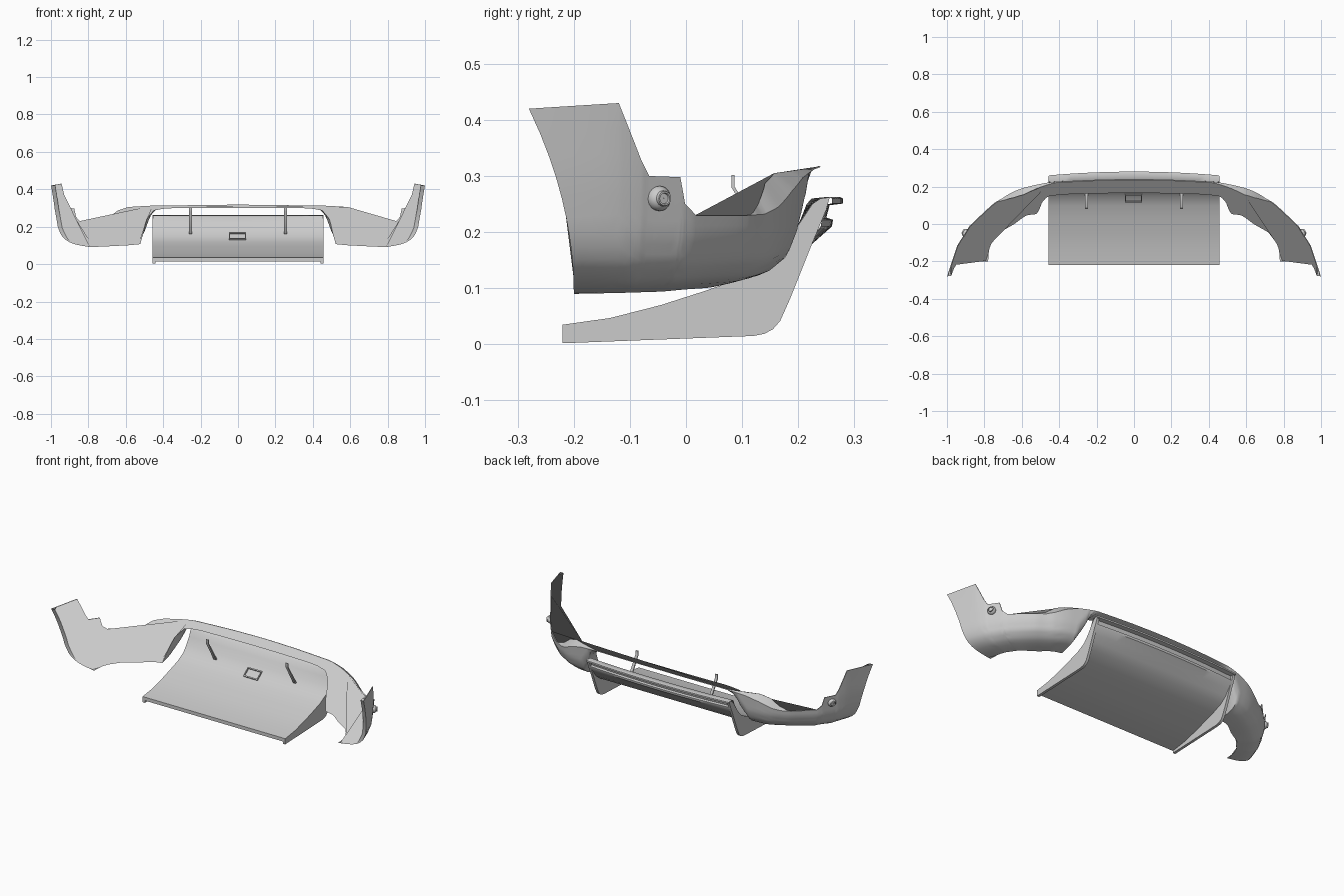
import bpy, math
from mathutils import Vector

if "Cube" in bpy.data.objects:
    bpy.data.objects.remove(bpy.data.objects["Cube"])


def make(name, verts, faces, mirror=False, angle=35):
    me = bpy.data.meshes.new(name)
    me.from_pydata([tuple(v) for v in verts], [], faces)
    me.validate()
    ob = bpy.data.objects.new(name, me)
    bpy.context.collection.objects.link(ob)
    if mirror:
        m = ob.modifiers.new("mirror", 'MIRROR')
        m.merge_threshold = 0.0005
    bpy.ops.object.select_all(action='DESELECT')
    ob.select_set(True)
    bpy.context.view_layer.objects.active = ob
    bpy.ops.object.shade_smooth_by_angle(angle=math.radians(angle))
    return ob


def grid_faces(rows, cols):
    return [(r * cols + c, r * cols + c + 1, (r + 1) * cols + c + 1, (r + 1) * cols + c)
            for r in range(rows - 1) for c in range(cols - 1)]


def interp(x, pts):
    if x <= pts[0][0]:
        return pts[0][1]
    for (a, fa), (b, fb) in zip(pts, pts[1:]):
        if x <= b:
            return fa + (fb - fa) * (x - a) / (b - a)
    return pts[-1][1]


def prism(name, profile, x0, x1, mirror=True, angle=35):
    n = len(profile)
    verts = [(x, y, z) for x in (x0, x1) for y, z in profile]
    faces = [tuple(range(n))[::-1], tuple(range(n, 2 * n))]
    faces += [(i, (i + 1) % n, (i + 1) % n + n, i + n) for i in range(n)]
    return make(name, verts, faces, mirror, angle)


# Bumper skin: stations from wheel arch to centre (outer x, y, lower edge x, y, top z)
stations = [
    (.98, -.20, .78, -.20, .42), (.945, -.12, .775, -.14, .43),
    (.925, -.08, .765, -.11, .33), (.915, -.065, .76, -.10, .30),
    (.88, -.01, .73, -.06, .298), (.873, 0, .725, -.053, .25),
    (.855, .02, .71, -.04, .23), (.75, .11, .64, .0, .23),
    (.70, .14, .60, .03, .232), (.66, .165, .575, .045, .245),
    (.60, .19, .55, .05, .275), (.53, .208, .522, .055, .297),
    (.485, .217, .505, .08, .304), (.455, .222, .488, .12, .308),
    (.42, .226, .45, .15, .311), (.20, .237, .20, .163, .315), (0, .24, 0, .165, .317)]
bottom_z = [(0, .30), (.36, .299), (.42, .287), (.455, .24), (.485, .17), (.53, .107),
            (.75, .098), (.98, .09)]
curl = [(0, 1), (.004, .85), (.01, .66), (.02, .45), (.05, .22), (.1, .1), (.2, .04), (.34, 0)]
lip_width = [(0, .004), (.42, .006), (.53, .022), (.6, .035), (.66, .03), (.73, .004)]
lip_rise = [(0, .001), (.42, .001), (.53, .012), (.6, .03), (.66, .042), (.7, .018), (.74, 0)]

# Smooth the stations with a chord-length spline, heights stay linear
P = [Vector(s) for s in stations]
S = [0]
for a, b in zip(P, P[1:]):
    S.append(S[-1] + math.hypot(a[0] - b[0], a[1] - b[1]))
last = len(P) - 1
M = [(P[min(i + 1, last)] - P[max(i - 1, 0)]) / (S[min(i + 1, last)] - S[max(i - 1, 0)])
     for i in range(last + 1)]
M[last][1] = M[last][3] = 0
path = []
for i in range(last):
    h = S[i + 1] - S[i]
    for j in range(5):
        t = j / 5
        q = (P[i] * (2 * t**3 - 3 * t**2 + 1) + M[i] * h * (t**3 - 2 * t**2 + t)
             + P[i + 1] * (3 * t**2 - 2 * t**3) + M[i + 1] * h * (t**3 - t**2))
        q[4] = P[i][4] + (P[i + 1][4] - P[i][4]) * t
        path.append(q)
path.append(P[last])

N = 14
verts = []
for ox, oy, bx, by, top in path:
    low = interp(ox, bottom_z)
    g_top = interp(top - low, curl) if ox < .75 else .08 * (.98 - ox) / .23
    lean = max(0, (-.12 - oy) / .08)
    for k in range(N + 1):
        w = (top - low) * (k / N) ** 2
        g = (interp(w, curl) - g_top) / (1 - g_top)
        f = lean * (w / .33) ** 2
        verts.append((ox + (bx - ox) * g + .02 * f, oy + (by - oy) * g - .08 * f, low + w))
    d = Vector((bx - ox, by - oy)).normalized() * interp(ox, lip_width)
    v = verts[-1]
    verts.append((v[0] + d.x, v[1] + d.y, v[2] + interp(ox, lip_rise)))
make("bumper_skin", verts, grid_faces(len(path), N + 2), True, 40)

# Inward flange along the wheel arch edge
arch = verts[:N + 1]
flange = [(x - .022 * min(1, (z - .09) / .06), y + .003, z) for x, y, z in arch]
make("wheel_arch_flange", arch + flange, grid_faces(2, N + 1), True)

# One closing face behind the skin, following its whole inner edge
lower = verts[::N + 2]
upper = verts[N + 1::N + 2]
half = upper[1:][::-1] + flange[1:][::-1] + lower
left = [(-x, y, z) for x, y, z in half[1:-1]]
loop = half + left[::-1]
make("bumper_backing", loop, [tuple(range(len(loop)))])

# Diffuser panel: swept solid with front lip and stepped rear ledges
sweep = [(-.22, .035), (-.135, .047), (-.045, .07), (.03, .094), (.10, .118),
         (.15, .146), (.18, .182), (.205, .22), (.225, .25), (.24, .26)]
ledges = [(.274, .263), (.28, .26), (.28, .251), (.256, .248), (.25, .226),
          (.262, .222), (.26, .21), (.226, .18)]
under = [(.195, .15), (.16, .122), (.10, .097), (.03, .074), (-.045, .05), (-.135, .027)]
profile = [(-.22, .015)] + sweep + ledges + under + [(-.22, .015)]
cols = 25
verts = []
for y, z in profile:
    for c in range(cols):
        x = -.455 + .91 * c / (cols - 1)
        bow = .02 * (x / .455) ** 2 * max(0, min(1, (y - .2) / .05))
        verts.append((x, y - bow, z))
make("diffuser_panel", verts, grid_faces(len(profile), cols))

# Side fins hanging below the panel ends
fin = sweep + [(.256, .262), (.25, .24), (.225, .18), (.185, .08), (.168, .042),
               (.155, .027), (.14, .019), (.12, .015), (-.22, .002)]
prism("side_fin", fin, .441, .456)

# Bent support brackets
bracket = [(.081, .302), (.081, .28), (.152, .16), (.162, .16), (.086, .282), (.086, .302)]
prism("support_bracket", bracket, .246, .262)


# Small rectangular frame on the panel
def bar(name, x0, x1, a, b):
    pts = [(.119 + .045 * t, .13 + .035 * t) for t in (a, b)]
    prof = pts + [(y - .005, z + .006) for y, z in reversed(pts)]
    prism(name, prof, x0, x1, False)


bar("frame_lower", -.048, .042, 0, .12)
bar("frame_upper", -.048, .042, .88, 1)
bar("frame_left", -.048, -.043, .12, .88)
bar("frame_right", .037, .042, .12, .88)

# Round sensors on the corners, lathed along the outward direction
axis = Vector((.85, .52, 0)).normalized()
side = Vector((-axis.y, axis.x, 0))
up = Vector((0, 0, 1))
centre = Vector((.898, -.049, .26))
rings = [(.022, 0), (.022, .006), (.018, .013), (.014, .016), (.013, .022),
         (.010, .022), (.009, .018), (.0005, .018)]
seg = 24
verts = []
for r, d in rings:
    for s in range(seg + 1):
        a = 2 * math.pi * s / seg
        verts.append(centre + axis * d + side * r * math.cos(a) + up * r * math.sin(a))
make("corner_sensor", verts, grid_faces(len(rings), seg + 1), True)
